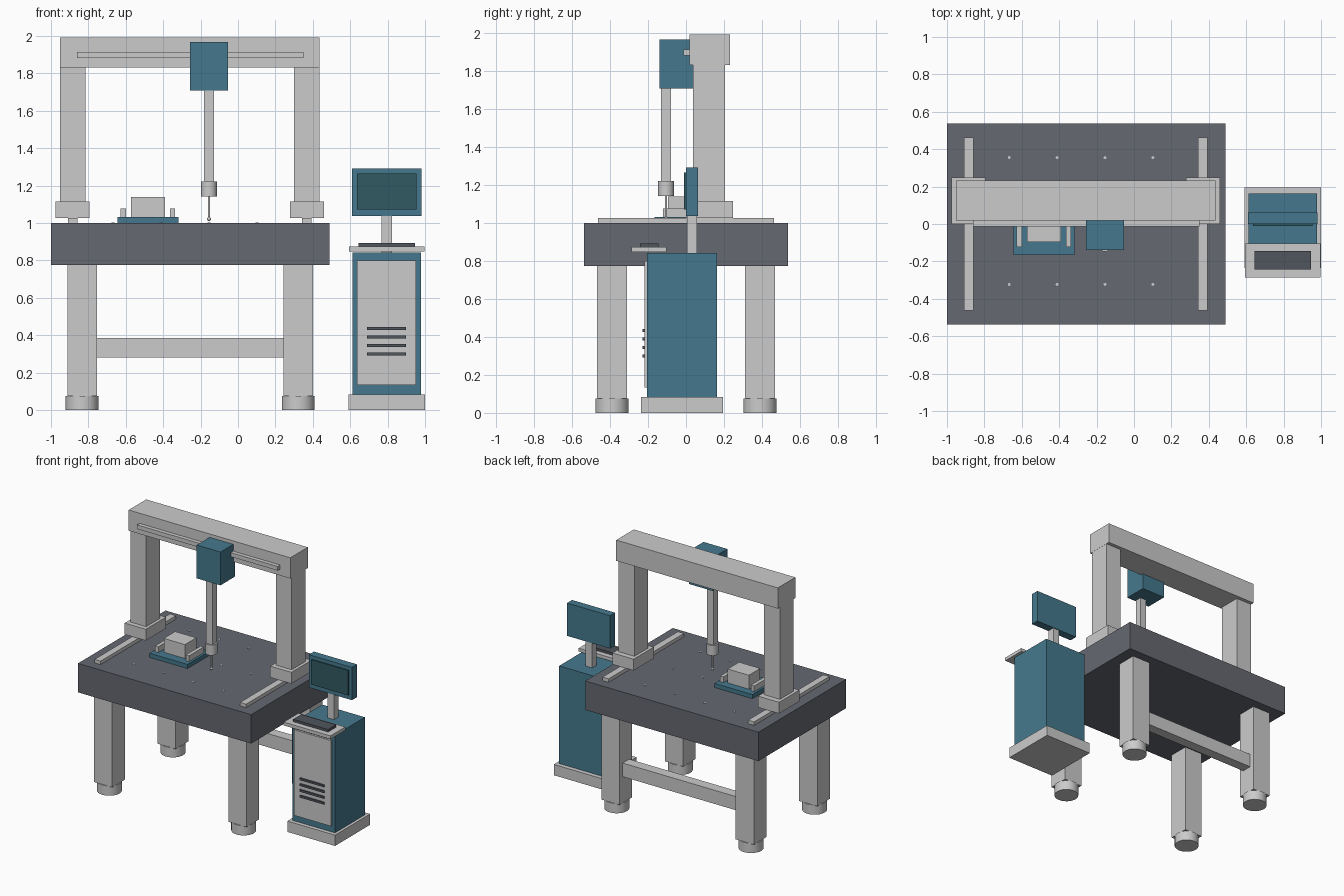
import bpy, bmesh, math
from mathutils import Matrix

if "Cube" in bpy.data.objects:
    bpy.data.objects.remove(bpy.data.objects["Cube"])


def material(name, rgb):
    m = bpy.data.materials.new(name)
    m.diffuse_color = (*rgb, 1)
    m.use_nodes = True
    m.node_tree.nodes["Principled BSDF"].inputs["Base Color"].default_value = m.diffuse_color
    return m


TEAL = material("teal_paint", (0.06, 0.19, 0.27))
DARK = material("dark_granite", (0.13, 0.14, 0.165))
BLACK = material("dark_trim", (0.08, 0.09, 0.11))
SCREEN = material("screen_glass", (0.03, 0.10, 0.12))


def add(name, bm, mat=None, smooth=False):
    me = bpy.data.meshes.new(name)
    bm.to_mesh(me)
    bm.free()
    ob = bpy.data.objects.new(name, me)
    bpy.context.collection.objects.link(ob)
    if mat:
        me.materials.append(mat)
    if smooth:
        bpy.ops.object.select_all(action='DESELECT')
        ob.select_set(True)
        bpy.context.view_layer.objects.active = ob
        bpy.ops.object.shade_smooth_by_angle(angle=math.radians(35))
    return ob


def box(name, x, y, z, mat=None):
    """Box from (min, max) ranges on each axis."""
    bm = bmesh.new()
    centre = [(a + b) / 2 for a, b in (x, y, z)]
    size = [b - a for a, b in (x, y, z)]
    bmesh.ops.create_cube(bm, size=1, matrix=Matrix.Translation(centre) @ Matrix.Diagonal((*size, 1)))
    return add(name, bm, mat)


def cylinder(name, x, y, r, z, mat=None, sides=24):
    bm = bmesh.new()
    bmesh.ops.create_cone(bm, cap_ends=True, segments=sides, radius1=r, radius2=r, depth=z[1] - z[0],
                          matrix=Matrix.Translation((x, y, (z[0] + z[1]) / 2)))
    return add(name, bm, mat, True)


# Granite table on four legs with round feet
box("granite_table", (-1, 0.49), (-0.538, 0.538), (0.775, 1.0), DARK)
for sx, cx in (("left", -0.833), ("right", 0.322)):
    for sy, cy in (("front", -0.39), ("back", 0.39)):
        box(f"{sy}_{sx}_leg", (cx - 0.078, cx + 0.078), (cy - 0.078, cy + 0.078), (0.075, 0.775))
        cylinder(f"{sy}_{sx}_foot", cx, cy, 0.088, (0, 0.076))
box("back_stretcher", (-0.755, 0.244), (0.35, 0.43), (0.28, 0.386))

# Threaded inserts in the table top
for row, y in enumerate((-0.323, 0.016, 0.355)):
    for col in range(4):
        cylinder(f"table_insert_{row}_{col}", -0.667 + 0.256 * col, y, 0.008, (0.995, 1.003), None, 12)

# Gantry: table rails, shoes and columns carrying the beam
for side, cx in (("left", -0.884), ("right", 0.368)):
    box(f"{side}_table_rail", (cx - 0.026, cx + 0.026), (-0.463, 0.463), (1.0, 1.027))
    box(f"{side}_column_shoe", (cx - 0.091, cx + 0.091), (0.0, 0.248), (1.027, 1.115))
    box(f"{side}_column", (cx - 0.068, cx + 0.068), (0.037, 0.205), (1.115, 1.835))
box("gantry_beam", (-0.953, 0.437), (0.018, 0.233), (1.832, 1.993))
box("beam_rail", (-0.86, 0.35), (-0.013, 0.018), (1.882, 1.914))

# Carriage, ram and probe
PX, PY = -0.155, -0.105
box("carriage", (PX - 0.102, PX + 0.102), (-0.14, 0.038), (1.708, 1.967), TEAL)
box("ram", (PX - 0.027, PX + 0.027), (PY - 0.027, PY + 0.027), (1.222, 1.708))
cylinder("probe_head", PX, PY, 0.042, (1.142, 1.222))
cylinder("stylus", PX, PY, 0.006, (1.022, 1.142), None, 12)
bm = bmesh.new()
bmesh.ops.create_uvsphere(bm, u_segments=16, v_segments=10, radius=0.011,
                          matrix=Matrix.Translation((PX, PY, 1.022)))
add("stylus_ball", bm, None, True)

# Fixture with workpiece and side clamps
box("fixture_plate", (-0.645, -0.318), (-0.166, 0.105), (1.0, 1.032), TEAL)
box("workpiece", (-0.572, -0.39), (-0.095, 0.045), (1.032, 1.14))
for side, cx in (("left", -0.614), ("right", -0.35)):
    box(f"{side}_clamp", (cx - 0.014, cx + 0.014), (-0.122, 0.06), (1.032, 1.077))

# Control cabinet with door and vents
CX = 0.795
box("cabinet_base", (CX - 0.205, CX + 0.205), (-0.236, 0.196), (0, 0.084))
box("cabinet", (CX - 0.183, CX + 0.183), (-0.205, 0.162), (0.084, 0.843), TEAL)
box("cabinet_door", (CX - 0.158, CX + 0.158), (-0.219, -0.205), (0.134, 0.8))
for i in range(4):
    z = 0.3 + 0.045 * i
    box(f"vent_slot_{i}", (CX - 0.104, CX + 0.104), (-0.23, -0.219), (z - 0.008, z + 0.008), BLACK)

# Keyboard shelf and monitor
box("keyboard_shelf", (CX - 0.201, CX + 0.201), (-0.287, -0.104), (0.848, 0.874))
box("keyboard", (CX - 0.15, CX + 0.15), (-0.243, -0.144), (0.874, 0.893), BLACK)
box("monitor_post", (CX - 0.028, CX + 0.028), (0.004, 0.057), (0.843, 1.04))
box("monitor", (CX - 0.185, CX + 0.185), (0.0, 0.062), (1.038, 1.293), TEAL)
box("screen", (CX - 0.159, CX + 0.159), (-0.01, 0.0), (1.072, 1.265), SCREEN)
